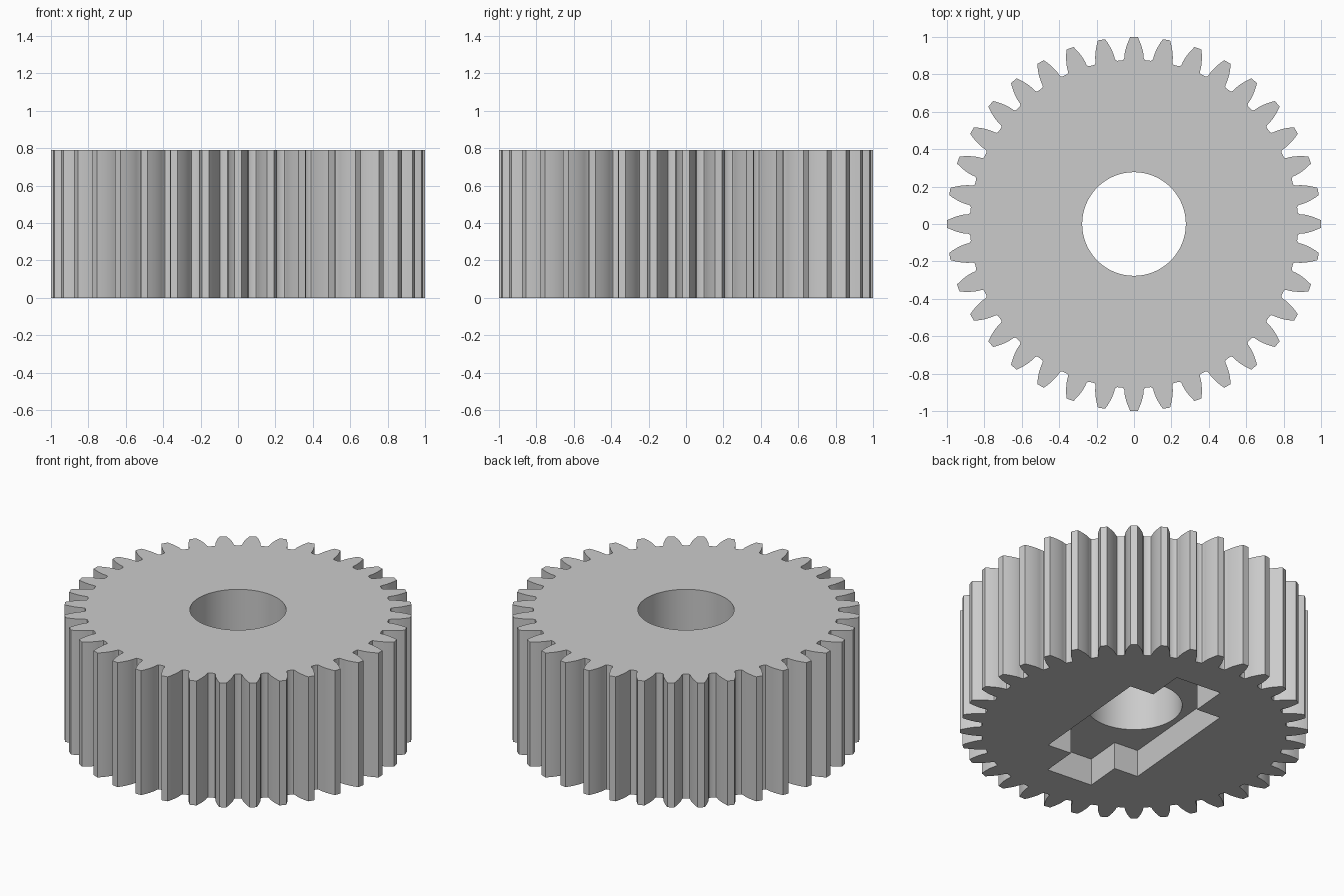
import bpy, bmesh
from math import pi, sin, cos, tan, acos, radians
from mathutils import Matrix

cube = bpy.data.objects.get("Cube")
if cube:
    bpy.data.objects.remove(cube, do_unlink=True)

TEETH = 36
HEIGHT = 0.79
TIP_R = 1.0
ROOT_R = 0.877
BORE_R = 0.277
RECESS_DEPTH = 0.172
PRESSURE = radians(20)
PITCH_R = TIP_R * TEETH / (TEETH + 2)
BASE_R = PITCH_R * cos(PRESSURE)


def prism(name, outline, z0, z1):
    """Solid made by extruding a closed outline upward."""
    bm = bmesh.new()
    base = bm.faces.new([bm.verts.new((x, y, z0)) for x, y in outline])
    top = bmesh.ops.extrude_face_region(bm, geom=[base], use_keep_orig=True)
    moved = [g for g in top["geom"] if isinstance(g, bmesh.types.BMVert)]
    bmesh.ops.translate(bm, verts=moved, vec=(0, 0, z1 - z0))
    bmesh.ops.recalc_face_normals(bm, faces=bm.faces)
    mesh = bpy.data.meshes.new(name)
    bm.to_mesh(mesh)
    bm.free()
    obj = bpy.data.objects.new(name, mesh)
    bpy.context.collection.objects.link(obj)
    return obj


def polar(r, a):
    return r * cos(a), r * sin(a)


def involute(a):
    return tan(a) - a


def half_angle(r):
    """Half of a tooth's angular thickness at radius r."""
    return pi / (2 * TEETH) + involute(PRESSURE) - involute(acos(min(1, BASE_R / r)))


# Tooth flank from rounded root to tip: (radius, half angle)
STEPS = 6
root_half = half_angle(BASE_R)
flank = [(ROOT_R, root_half + 0.013), (ROOT_R + 0.003, root_half + 0.005)]
for i in range(STEPS + 1):
    r = BASE_R + (TIP_R - BASE_R) * i / STEPS
    flank.append((r, half_angle(r)))

outline = []
for t in range(TEETH):
    mid = 2 * pi * t / TEETH
    outline += [polar(r, mid - a) for r, a in flank]
    outline += [polar(r, mid + a) for r, a in reversed(flank)]
gear = prism("gear_wheel", outline, 0, HEIGHT)

# Round through bore
SEGMENTS = 96
bore = prism("bore_cutter", [polar(BORE_R, 2 * pi * i / SEGMENTS) for i in range(SEGMENTS)],
             -0.1, HEIGHT + 0.1)

# Cross-shaped socket in the underside, turned by half a tooth
body_w, body_l, tab_w, tab_l = 0.314, 0.413, 0.153, 0.647
corner = [(body_w, body_l), (tab_w, body_l), (tab_w, tab_l)]
cross = corner + [(-x, y) for x, y in reversed(corner)]
cross += [(-x, -y) for x, y in cross]
socket = prism("socket_cutter", cross, -0.1, RECESS_DEPTH)
socket.data.transform(Matrix.Rotation(-pi / TEETH, 4, 'Z'))

bpy.ops.object.select_all(action='DESELECT')
bpy.context.view_layer.objects.active = gear
gear.select_set(True)
for cutter in (bore, socket):
    mod = gear.modifiers.new("cut", 'BOOLEAN')
    mod.operation = 'DIFFERENCE'
    mod.solver = 'EXACT'
    mod.object = cutter
    bpy.ops.object.modifier_apply(modifier=mod.name)
    bpy.data.objects.remove(cutter, do_unlink=True)

# Plain grey finish
grey = bpy.data.materials.new("plain_grey")
grey.use_nodes = True
colour = (0.6, 0.6, 0.6, 1)
grey.diffuse_color = colour
grey.node_tree.nodes["Principled BSDF"].inputs["Base Color"].default_value = colour
gear.data.materials.clear()
gear.data.materials.append(grey)
for face in gear.data.polygons:
    face.material_index = 0

bpy.ops.object.shade_smooth_by_angle(angle=radians(30))
